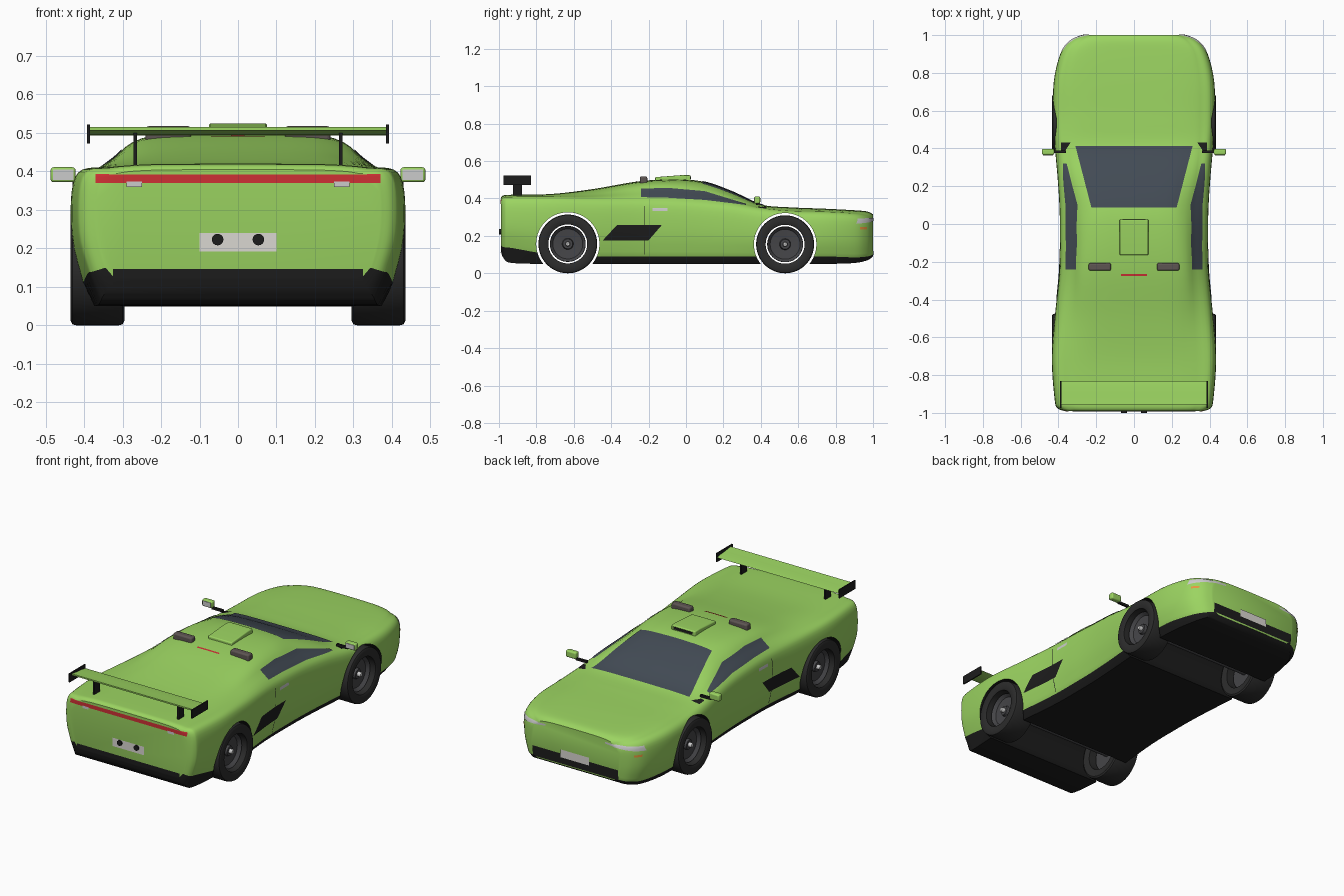
import bpy, bmesh, math
from mathutils import Vector
from mathutils.bvhtree import BVHTree

if "Cube" in bpy.data.objects:
    bpy.data.objects.remove(bpy.data.objects["Cube"])


def material(name, r, g, b):
    m = bpy.data.materials.new(name)
    m.diffuse_color = (r, g, b, 1)
    m.use_nodes = True
    m.node_tree.nodes["Principled BSDF"].inputs["Base Color"].default_value = m.diffuse_color
    return m


GREEN = material("green paint", 0.33, 0.66, 0.12)
BLACK = material("black trim", 0.012, 0.012, 0.012)
GLASS = material("tinted glass", 0.055, 0.07, 0.09)
RED = material("red lamp", 0.62, 0.03, 0.035)
ORANGE = material("orange lamp", 0.8, 0.3, 0.05)
RUBBER = material("rubber", 0.025, 0.025, 0.025)
DARK = material("dark metal", 0.06, 0.06, 0.065)
SMOKE = material("smoked plastic", 0.11, 0.09, 0.085)
SILVER = material("silver", 0.55, 0.55, 0.57)
PLATE = material("plate", 0.7, 0.68, 0.64)


def make(name, verts, faces, mat, mirror=False, bevel=0, angle=35):
    me = bpy.data.meshes.new(name)
    me.from_pydata([tuple(v) for v in verts], [], faces)
    bm = bmesh.new()
    bm.from_mesh(me)
    bmesh.ops.recalc_face_normals(bm, faces=bm.faces)
    bm.to_mesh(me)
    bm.free()
    me.shade_smooth()
    me.set_sharp_from_angle(angle=math.radians(angle))
    me.materials.append(mat)
    ob = bpy.data.objects.new(name, me)
    bpy.context.collection.objects.link(ob)
    if bevel:
        b = ob.modifiers.new("bevel", "BEVEL")
        b.width, b.segments = bevel, 3
    if mirror:
        ob.modifiers.new("mirror", "MIRROR")
    return ob


def prism(name, profile, x0, x1, mat, **kw):
    """Extrude a (y, z) profile along x."""
    n = len(profile)
    verts = [(x, y, z) for x in (x0, x1) for y, z in profile]
    faces = [list(range(n)), list(range(n, 2 * n))]
    faces += [(i, (i + 1) % n, n + (i + 1) % n, n + i) for i in range(n)]
    return make(name, verts, faces, mat, **kw)


def box(name, x0, x1, y0, y1, z0, z1, mat, **kw):
    return prism(name, [(y0, z0), (y1, z0), (y1, z1), (y0, z1)], x0, x1, mat, **kw)


def lathe(name, profile, y, z, mat, steps=48, mirror=True):
    """Spin a closed (radius, x) profile around an x-parallel axle."""
    n, verts, faces = len(profile), [], []
    for k in range(steps):
        a = 2 * math.pi * k / steps
        verts += [(x, y + r * math.cos(a), z + r * math.sin(a)) for r, x in profile]
        faces += [(k * n + i, k * n + (i + 1) % n, (k + 1) % steps * n + (i + 1) % n,
                   (k + 1) % steps * n + i) for i in range(n)]
    return make(name, verts, faces, mat, mirror=mirror)


def spline(rows, sub):
    """Catmull-Rom through a list of equal-length tuples."""
    out = []
    for i in range(len(rows) - 1):
        p = [Vector(rows[min(max(i + k, 0), len(rows) - 1)]) for k in (-1, 0, 1, 2)]
        for s in range(sub):
            t = s / sub
            out.append(0.5 * (2 * p[1] + (p[2] - p[0]) * t
                              + (2 * p[0] - 5 * p[1] + 4 * p[2] - p[3]) * t * t
                              + (3 * p[1] - p[0] - 3 * p[2] + p[3]) * t ** 3))
    return out + [Vector(rows[-1])]


# Body stations: y, half width, bottom, trim top, shoulder z, roof edge x, roof edge z, top
STATIONS = [
    (-.99, .37, .12, .15, .39, .28, .40, .405),
    (-.975, .405, .08, .14, .40, .29, .412, .417),
    (-.93, .42, .055, .135, .405, .29, .415, .42),
    (-.72, .435, .05, .10, .405, .29, .418, .424),
    (-.50, .42, .05, .09, .40, .28, .435, .45),
    (-.25, .395, .05, .09, .40, .275, .472, .492),
    (-.05, .392, .05, .09, .395, .27, .475, .503),
    (.10, .395, .05, .09, .385, .27, .455, .488),
    (.25, .405, .05, .09, .37, .30, .41, .435),
    (.40, .418, .05, .09, .345, .32, .36, .368),
    (.55, .428, .05, .09, .33, .32, .345, .353),
    (.75, .425, .05, .09, .325, .32, .338, .345),
    (.90, .39, .055, .085, .315, .30, .33, .337),
    (.97, .34, .07, .09, .30, .26, .32, .33),
    (1.0, .28, .09, .10, .28, .22, .305, .315)]


def ring(st):
    y, w, zb, zk, zs, xr, zr, zt = st
    zm = zb + .68 * (zs - zb)
    upper = [(.93 * w, zk), (.985 * w, (zk + zm) / 2), (w, zm), (.985 * w, zs - .1 * (zs - zb)),
             (.93 * w, zs), ((.93 * w + xr) / 2, (zs + zr) / 2), (xr, zr),
             (.7 * xr, zt - .2 * (zt - zr)), (0, zt)]
    half = [(0, zb), (.86 * w, zb)] + [tuple(p) for p in spline(upper, 3)]
    return [(x, y, z) for x, z in half] + [(-x, y, z) for x, z in half[-2:0:-1]]


# Body shell
rings = [ring(s) for s in spline(STATIONS, 5)]
N = len(rings[0])
bverts = [v for r in rings for v in r]
bfaces = [(i * N + j, i * N + (j + 1) % N, (i + 1) * N + (j + 1) % N, (i + 1) * N + j)
          for i in range(len(rings) - 1) for j in range(N)]
bfaces += [list(range(N)), list(range(len(bverts) - N, len(bverts)))]
TREE = BVHTree.FromPolygons([Vector(v) for v in bverts], bfaces)
body = make("body", bverts, bfaces, GREEN)
body.data.materials.append(BLACK)
for k, p in enumerate(body.data.polygons):
    if k < len(bfaces) - 2 and (k % N < 2 or k % N >= N - 2):
        p.material_index = 1

# Wheel arches cut through the body
WHEELS = [("rear", -.632, .157), ("front", .53, .155)]
for tag, y, r in WHEELS:
    pts = [(y + (r + .012) * math.cos(a * math.pi / 32), r + (r + .012) * math.sin(a * math.pi / 32))
           for a in range(64)]
    cutter = prism(tag + "_arch_cutter", pts, -.6, .6, GREEN)
    cutter.data.materials.append(BLACK)
    for p in cutter.data.polygons:
        p.material_index = 1
    cutter.hide_render = True
    mod = body.modifiers.new("arch", "BOOLEAN")
    mod.operation, mod.solver, mod.object = "DIFFERENCE", "EXACT", cutter
    bpy.context.view_layer.objects.active = body
    bpy.ops.object.modifier_apply(modifier=mod.name)
    bpy.data.objects.remove(cutter)
bpy.ops.object.select_all(action="DESELECT")
body.select_set(True)
bpy.ops.object.shade_smooth_by_angle(angle=math.radians(35))

# Panels projected onto the body from one side
VIEWS = {"top": (lambda a, b: (a, b, 2), (0, 0, -1)), "side": (lambda a, b: (2, a, b), (-1, 0, 0)),
         "rear": (lambda a, b: (a, -2, b), (0, 1, 0)), "front": (lambda a, b: (a, 2, b), (0, -1, 0))}


def panel(name, view, edge_a, edge_b, mat, mirror=False, lift=.003, sub=10, cols=8):
    place, d = VIEWS[view]
    d = Vector(d)

    def dense(e):
        return [Vector(e[i]).lerp(Vector(e[i + 1]), s / sub) for i in range(len(e) - 1)
                for s in range(sub)] + [Vector(e[-1])]
    A, B, verts = dense(edge_a), dense(edge_b), []
    for a, b in zip(A, B):
        for c in range(cols + 1):
            o = Vector(place(*a.lerp(b, c / cols)))
            loc, nor, _, _ = TREE.ray_cast(o, d)
            if loc is None:
                loc, nor, _, _ = TREE.find_nearest(o + d * 1.5)
            verts.append(loc + nor * (lift if nor.dot(d) < 0 else -lift))
    w = cols + 1
    faces = [(i * w + c, i * w + c + 1, (i + 1) * w + c + 1, (i + 1) * w + c)
             for i in range(len(A) - 1) for c in range(cols)]
    return make(name, verts, faces, mat, mirror=mirror)


def rect(name, view, a0, a1, b0, b1, mat, **kw):
    return panel(name, view, [(a0, b0), (a1, b0)], [(a0, b1), (a1, b1)], mat, **kw)


# Glass
panel("windscreen", "top", [(-.31, .413), (.31, .413)], [(-.225, .088), (.225, .088)], GLASS, sub=20, cols=16)
panel("side_window", "side", [(-.24, .405), (-.1, .402), (.1, .39), (.32, .363)],
      [(-.24, .45), (-.1, .455), (.1, .437), (.32, .369)], GLASS, mirror=True)

# Side details
panel("side_intake", "side", [(-.445, .177), (-.2, .177)], [(-.37, .257), (-.13, .257)], BLACK, mirror=True)
rect("door_seam", "side", -.222, -.218, .10, .36, BLACK, mirror=True, lift=.0015, sub=1, cols=16)
rect("door_handle", "side", -.18, -.10, .332, .348, SILVER, mirror=True)

# Tail details
rect("tail_light_strip", "rear", -.37, .37, .37, .392, RED, sub=30)
rect("reverse_light", "rear", .25, .29, .36, .374, SILVER, mirror=True, lift=.005)
rect("rear_plate_panel", "rear", -.10, .10, .192, .24, PLATE)
rect("rear_diffuser", "rear", -.325, .325, .105, .147, BLACK, sub=30)
rect("high_brake_light", "top", -.07, .07, -.275, -.264, RED)
for s in (-1, 1):
    bpy.ops.mesh.primitive_cylinder_add(vertices=24, radius=.015, depth=.02,
                                        location=(s * .053, -.99, .223), rotation=(math.pi / 2, 0, 0))
    bpy.context.object.name = "exhaust_tip"
    bpy.context.object.data.materials.append(BLACK)

# Nose details
panel("headlight", "front", [(.19, .288), (.385, .265)], [(.19, .297), (.375, .292)], SILVER, mirror=True, sub=16)
rect("side_marker", "front", .345, .375, .235, .247, ORANGE, mirror=True)
rect("front_grille", "front", -.27, .27, .098, .155, BLACK, sub=30)
rect("front_plate", "front", -.09, .09, .135, .18, PLATE, lift=.006)

# Rear wing
prism("rear_wing", [(-.955, .515), (-.955, .507), (-.90, .496), (-.86, .494), (-.83, .499),
                    (-.86, .505), (-.90, .508)], -.385, .385, GREEN)
box("wing_endplate", .385, .392, -.975, -.83, .473, .522, BLACK, mirror=True)
box("wing_strut", .262, .272, -.925, -.877, .41, .50, BLACK, mirror=True)

# Roof scoop and roof pods
prism("roof_scoop", [(-.165, .48), (.025, .48), (.025, .524), (-.02, .525), (-.165, .514)],
      -.076, .076, GREEN, bevel=.006)
box("scoop_opening", -.06, .06, .02, .027, .503, .517, BLACK)
box("roof_pod", .122, .24, -.247, -.207, .46, .518, SMOKE, mirror=True, bevel=.009)

# Door mirrors
box("door_mirror", .422, .487, .366, .397, .372, .411, GREEN, mirror=True, bevel=.008)
box("mirror_glass", .428, .481, .3635, .367, .378, .405, SILVER, mirror=True)
box("mirror_stem", .36, .43, .375, .388, .365, .378, BLACK, mirror=True)
panel("mirror_base", "top", [(.335, .43), (.385, .43)], [(.365, .385), (.385, .385)], BLACK, mirror=True)

# Wheels and axles
for tag, y, r in WHEELS:
    lathe(tag + "_tyre", [(.104, .428), (.112, .432), (r - .012, .435), (r - .003, .43), (r, .42), (r, .31),
                          (r - .003, .30), (r - .012, .295), (.104, .30)], y, r, RUBBER, steps=64)
    lathe(tag + "_rim", [(.001, .392), (.026, .392), (.03, .378), (.08, .382), (.095, .40),
                         (.096, .34), (.001, .34)], y, r, DARK)
    lathe(tag + "_hub", [(.001, .412), (.01, .412), (.013, .406), (.013, .385), (.001, .385)], y, r, SILVER, steps=20)
    lathe(tag + "_axle", [(.001, -.35), (.018, -.35), (.018, .35), (.001, .35)], y, r, DARK, steps=16, mirror=False)
